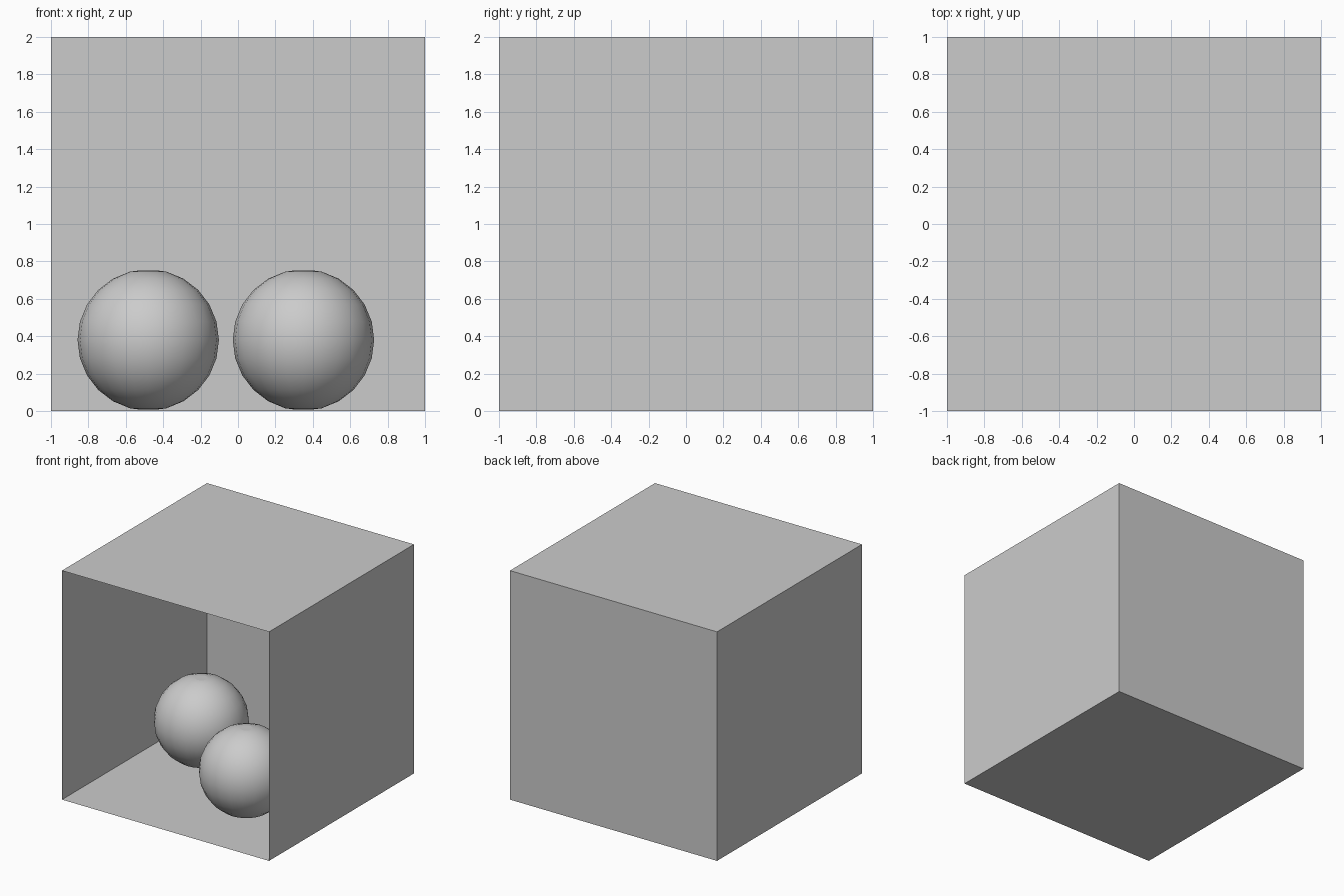
import bpy, bmesh, math
from mathutils import Matrix, Vector

cube = bpy.data.objects.get("Cube")
if cube:
    bpy.data.objects.remove(cube, do_unlink=True)

# Single matte grey
grey = bpy.data.materials.new("light_grey")
grey.use_nodes = True
grey.diffuse_color = (0.6, 0.6, 0.6, 1)
grey.node_tree.nodes["Principled BSDF"].inputs["Base Color"].default_value = (0.6, 0.6, 0.6, 1)


def add_object(name, bm, location):
    mesh = bpy.data.meshes.new(name)
    bm.to_mesh(mesh)
    bm.free()
    mesh.materials.append(grey)
    obj = bpy.data.objects.new(name, mesh)
    obj.location = location
    bpy.context.collection.objects.link(obj)
    return obj


def wall(name, inward):
    """Thin square panel of the room, facing the inside."""
    normal = Vector(inward)
    bm = bmesh.new()
    turn = normal.to_track_quat('Z', 'Y').to_matrix().to_4x4()
    bmesh.ops.create_grid(bm, x_segments=1, y_segments=1, size=1, matrix=turn)
    add_object(name, bm, Vector((0, 0, 1)) - normal)


def ball(name, location, radius=0.378):
    """Faceted sphere with smooth shading and a tiny flat cap at each pole."""
    bm = bmesh.new()
    bmesh.ops.create_uvsphere(bm, u_segments=24, v_segments=12, radius=radius)
    for side in (1, -1):
        bmesh.ops.bisect_plane(bm, geom=bm.verts[:] + bm.edges[:] + bm.faces[:],
                               plane_co=(0, 0, side * radius * 0.983),
                               plane_no=(0, 0, side), clear_outer=True)
    bmesh.ops.holes_fill(bm, edges=[e for e in bm.edges if e.is_boundary], sides=0)
    bmesh.ops.recalc_face_normals(bm, faces=bm.faces[:])
    for face in bm.faces:
        face.smooth = len(face.verts) == 4
    add_object(name, bm, location)


# Room open at the front
wall("floor", (0, 0, 1))
wall("ceiling", (0, 0, -1))
wall("back_wall", (0, -1, 0))
wall("left_wall", (-1, 0, 0))
wall("right_wall", (1, 0, 0))

# Two balls resting on the floor
ball("rear_ball", (-0.48, 0.18, 0.38))
ball("front_ball", (0.35, -0.385, 0.38))
